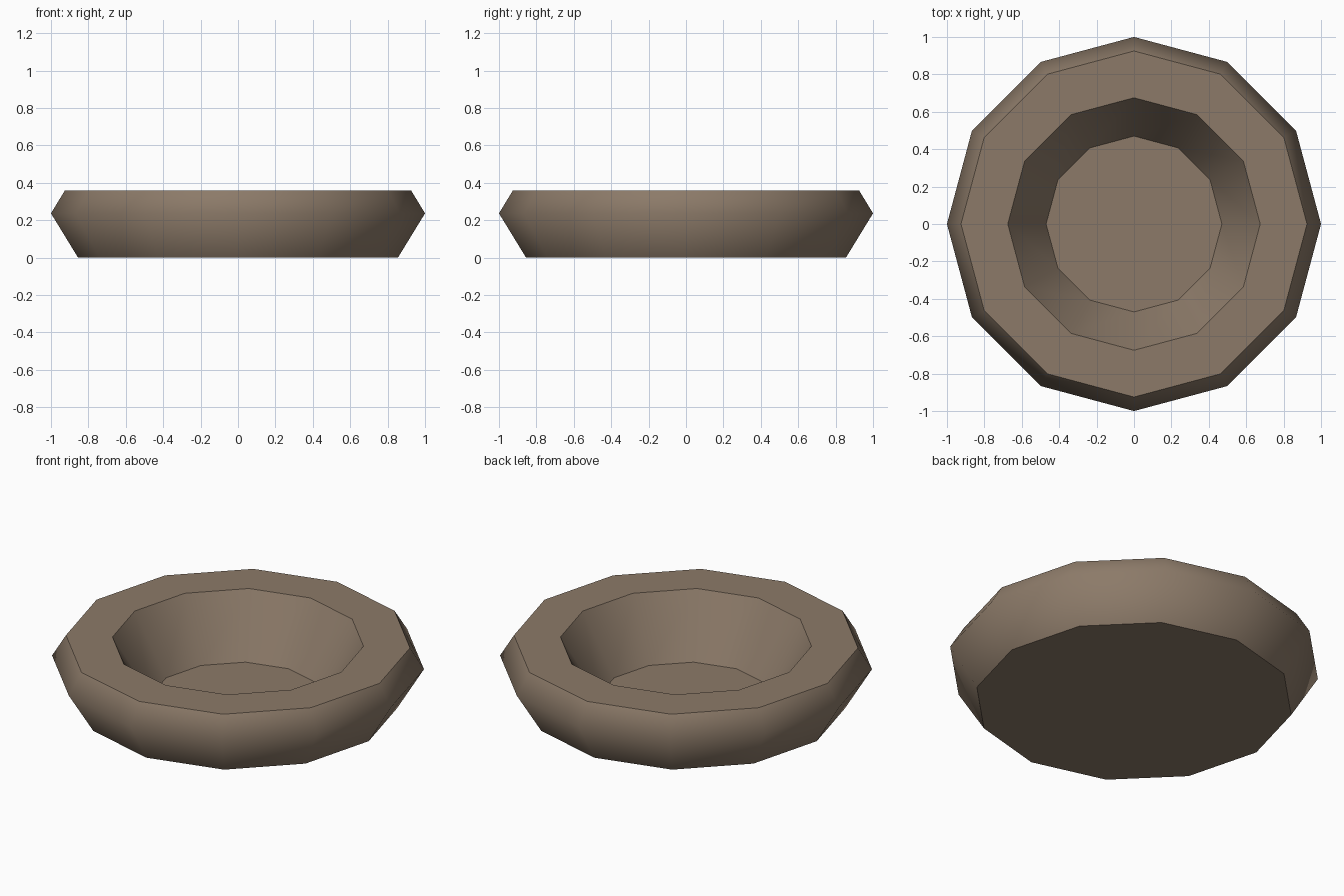
import bpy, bmesh, math

if "Cube" in bpy.data.objects:
    bpy.data.objects.remove(bpy.data.objects["Cube"])

SIDES = 12
# Profile (radius, height) from the base, round the rim, down to the inner floor
PROFILE = [(0.855, 0.0), (1.0, 0.237), (0.925, 0.36), (0.675, 0.36), (0.47, 0.02)]
SHARP_RINGS = (0, 2, 3, 4)   # the widest ring stays soft

mat = bpy.data.materials.new("warm brown")
mat.diffuse_color = (0.262, 0.195, 0.14, 1)
mat.use_nodes = True
mat.node_tree.nodes["Principled BSDF"].inputs["Base Color"].default_value = mat.diffuse_color

bm = bmesh.new()
rings = []
for r, z in PROFILE:
    rings.append([bm.verts.new((r * math.cos(math.tau * i / SIDES),
                                r * math.sin(math.tau * i / SIDES), z))
                  for i in range(SIDES)])

# Walls and flat rim
for k in range(len(rings) - 1):
    for i in range(SIDES):
        j = (i + 1) % SIDES
        f = bm.faces.new((rings[k][i], rings[k][j], rings[k + 1][j], rings[k + 1][i]))
        f.smooth = k != 2

# Underside and inner floor
bm.faces.new(rings[0][::-1])
bm.faces.new(rings[-1])

# Crisp edges around the rim, floor and base
for k in SHARP_RINGS:
    for i in range(SIDES):
        bm.edges.get((rings[k][i], rings[k][(i + 1) % SIDES])).smooth = False

bmesh.ops.recalc_face_normals(bm, faces=bm.faces)
mesh = bpy.data.meshes.new("bowl")
bm.to_mesh(mesh)
bm.free()
mesh.materials.append(mat)
bowl = bpy.data.objects.new("bowl", mesh)
bpy.context.collection.objects.link(bowl)
